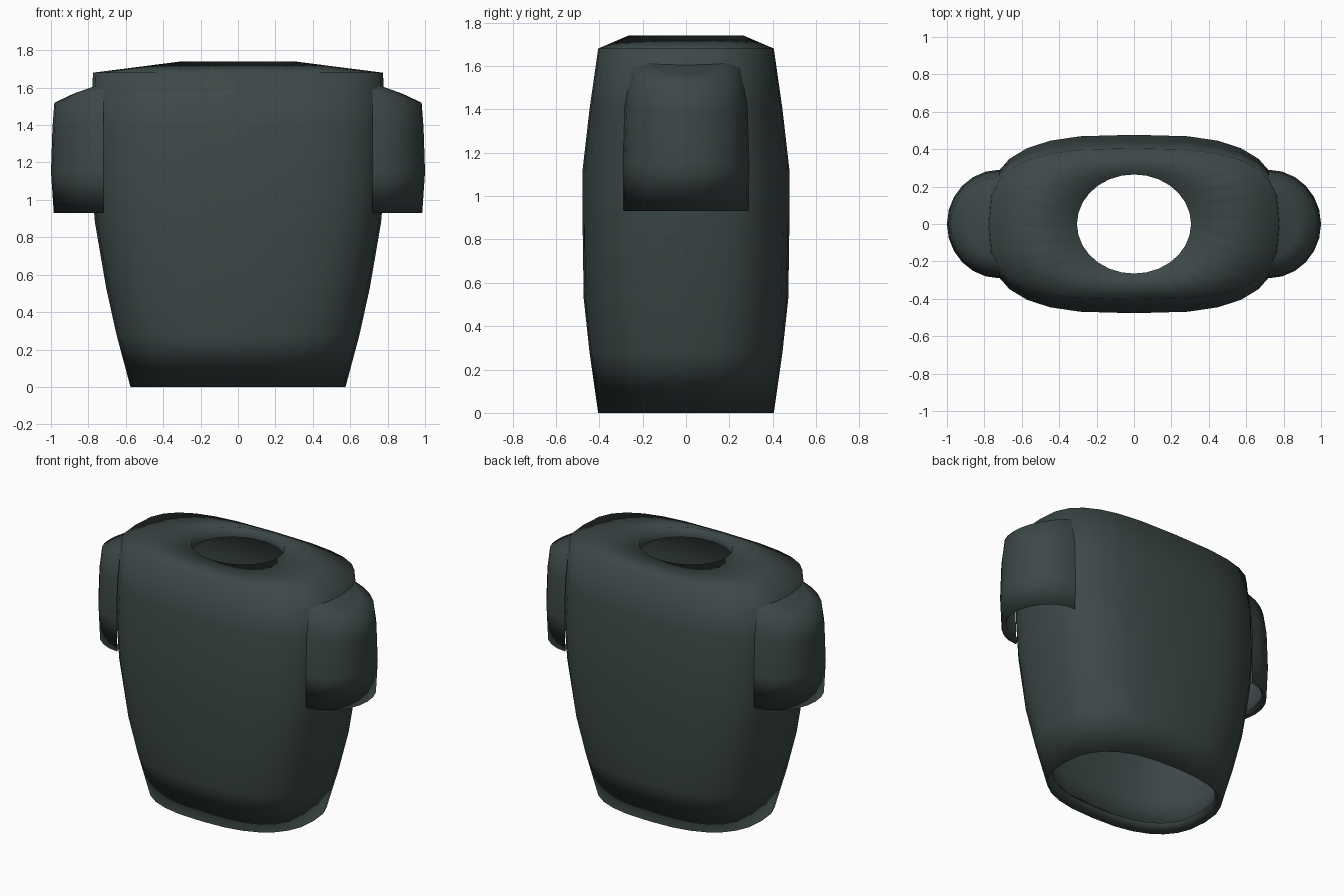
import bpy, bmesh, math

cube = bpy.data.objects.get("Cube")
if cube:
    bpy.data.objects.remove(cube, do_unlink=True)

cloth = bpy.data.materials.new("dark slate cloth")
cloth.use_nodes = True
COLOUR = (0.046, 0.065, 0.064, 1)
cloth.diffuse_color = COLOUR
bsdf = cloth.node_tree.nodes["Principled BSDF"]
bsdf.inputs["Base Color"].default_value = COLOUR
bsdf.inputs["Roughness"].default_value = 0.8


def spow(value, power):
    return math.copysign(abs(value) ** power, value)


def ring(rx, ry, z, n, count=28):
    """Superellipse ring of exponent n."""
    angles = [2 * math.pi * i / count for i in range(count)]
    return [(rx * spow(math.cos(a), 2 / n), ry * spow(math.sin(a), 2 / n), z)
            for a in angles]


def loft(name, rings, closed, cap=False):
    """Skin successive rings into one smooth surface."""
    bm = bmesh.new()
    rows = [[bm.verts.new(p) for p in r] for r in rings]
    count = len(rows[0])
    for low, high in zip(rows, rows[1:]):
        for i in range(count if closed else count - 1):
            j = (i + 1) % count
            bm.faces.new((low[i], low[j], high[j], high[i]))
    if cap:
        bm.faces.new(rows[-1])
    for f in bm.faces:
        f.smooth = True
    mesh = bpy.data.meshes.new(name)
    bm.to_mesh(mesh)
    bm.free()
    mesh.materials.append(cloth)
    obj = bpy.data.objects.new(name, mesh)
    bpy.context.collection.objects.link(obj)
    return obj


# Body: folded hem, tapering torso, sloping shoulders and turned-in neck
body_profile = [
    (0.54, 0.37, 0.06, 2.5),
    (0.575, 0.405, 0.0, 2.5),
    (0.65, 0.445, 0.28, 2.7),
    (0.705, 0.472, 0.53, 2.9),
    (0.765, 0.477, 0.88, 3.0),
    (0.785, 0.477, 1.12, 3.0),
    (0.79, 0.445, 1.4, 3.0),
    (0.775, 0.405, 1.68, 3.0),
    (0.305, 0.265, 1.74, 2.0),
    (0.305, 0.265, 1.67, 2.0),
]
loft("shirt_body", [ring(*p) for p in body_profile], True)


# Sleeves: half-round tubes with a folded cuff and a sloping rounded top
def sleeve_arc(side, rx, ry, z, slope, count=13):
    points = []
    for i in range(count):
        a = math.pi * (i / (count - 1) - 0.5)
        x = 0.72 + rx * math.cos(a)
        points.append((side * x, side * ry * math.sin(a), z - slope * (x - 0.72)))
    return points


sleeve_profile = [
    (0.24, 0.255, 0.96, 0),
    (0.265, 0.287, 0.93, 0),
    (0.28, 0.29, 1.15, 0),
    (0.272, 0.282, 1.42, 0.12),
    (0.262, 0.25, 1.59, 0.27),
    (0.16, 0.18, 1.625, 0.36),
]
for side, word in ((1, "left"), (-1, "right")):
    loft(word + "_sleeve", [sleeve_arc(side, *p) for p in sleeve_profile],
         False, cap=True)
